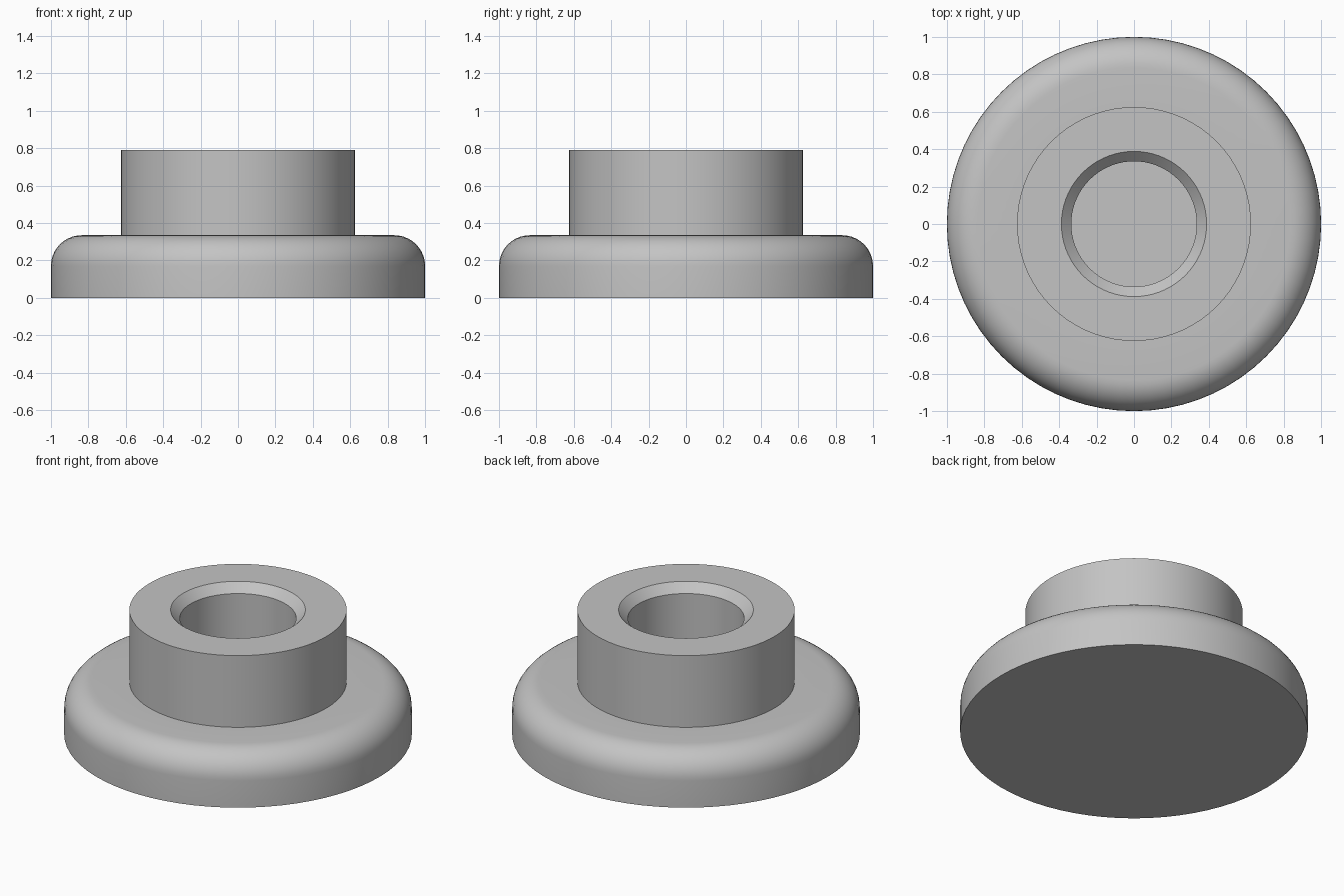
import bpy
import bmesh
from math import cos, sin, pi, radians
from mathutils import Matrix, Vector

cube = bpy.data.objects.get("Cube")
if cube:
    bpy.data.objects.remove(cube, do_unlink=True)

SEGMENTS = 72
FLANGE_R, FLANGE_TOP, FILLET = 1.0, 0.335, 0.165
HUB_R, HUB_TOP = 0.625, 0.79
BORE_R, BORE_FLOOR, CHAMFER = 0.335, 0.335, 0.053

# Plain grey material
grey = bpy.data.materials.new("plain_grey")
grey.use_nodes = True
colour = (0.55, 0.55, 0.55, 1)
grey.diffuse_color = colour
grey.node_tree.nodes["Principled BSDF"].inputs["Base Color"].default_value = colour


def lathe(name, profile):
    """Turn an (r, z) profile that starts and ends on the axis."""
    bm = bmesh.new()
    verts = [bm.verts.new((r, 0, z)) for r, z in profile]
    edges = [bm.edges.new(pair) for pair in zip(verts, verts[1:])]
    bmesh.ops.spin(bm, geom=verts + edges, cent=(0, 0, 0), axis=(0, 0, 1),
                   angle=2 * pi, steps=SEGMENTS, use_merge=True)
    bmesh.ops.remove_doubles(bm, verts=bm.verts, dist=0.0001)
    bmesh.ops.recalc_face_normals(bm, faces=bm.faces)
    mesh = bpy.data.meshes.new(name)
    bm.to_mesh(mesh)
    bm.free()
    mesh.materials.append(grey)
    obj = bpy.data.objects.new(name, mesh)
    bpy.context.collection.objects.link(obj)
    bpy.ops.object.select_all(action='DESELECT')
    obj.select_set(True)
    bpy.context.view_layer.objects.active = obj
    bpy.ops.object.shade_smooth_by_angle(angle=radians(30))
    return obj


# Rounded upper edge of the flange
STEPS = 10
fillet = [(FLANGE_R - FILLET + FILLET * cos(a), FLANGE_TOP - FILLET + FILLET * sin(a))
          for a in (pi / 2 * i / STEPS for i in range(STEPS + 1))]

# Flange, hub and chamfered blind bore as one turned body
lathe("flanged_hub", [
    (0, 0), (FLANGE_R, 0), *fillet,
    (HUB_R, FLANGE_TOP), (HUB_R, HUB_TOP),
    (BORE_R + CHAMFER, HUB_TOP), (BORE_R, HUB_TOP - CHAMFER),
    (BORE_R, BORE_FLOOR), (0, BORE_FLOOR),
])
